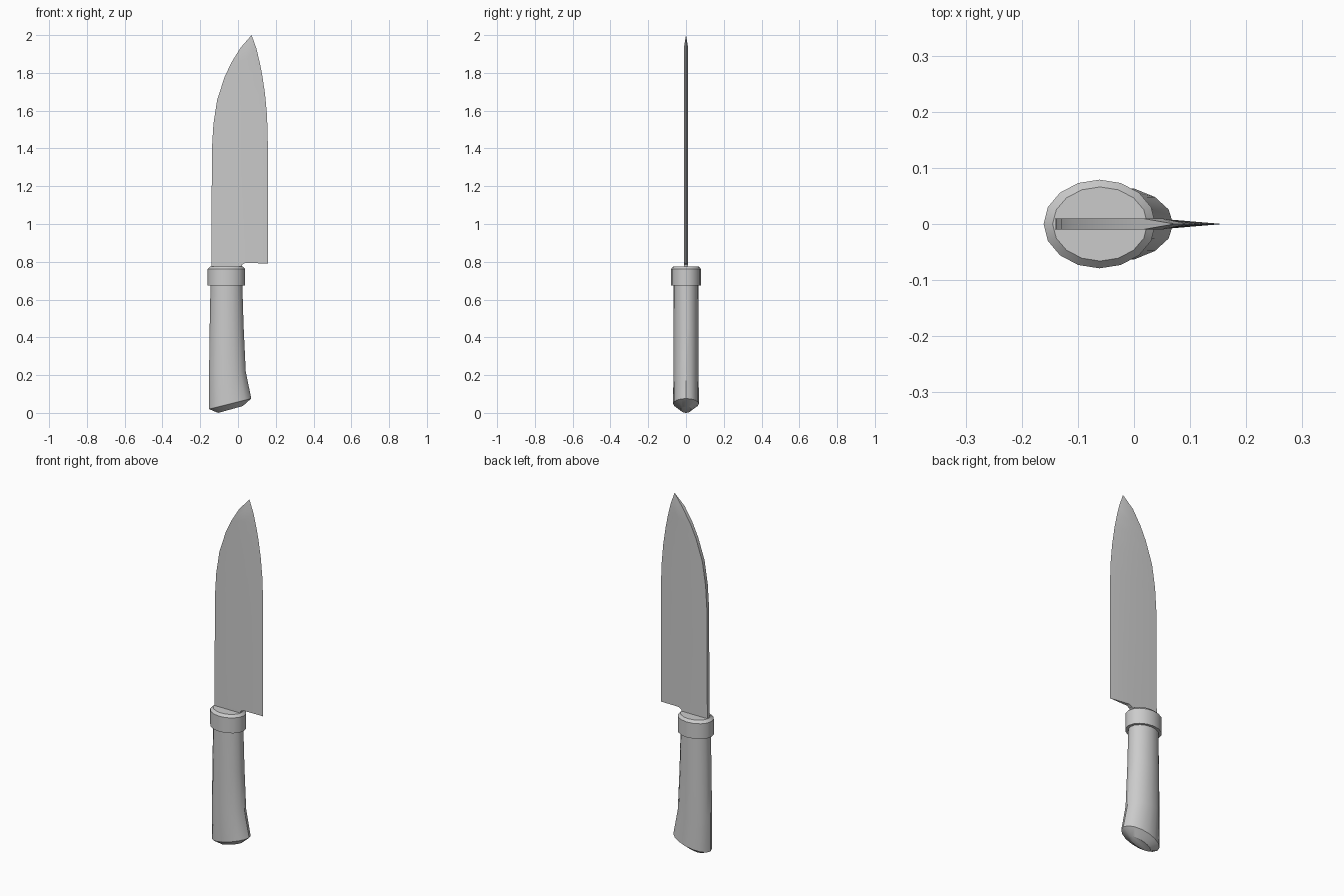
import bpy, bmesh, math

if "Cube" in bpy.data.objects:
    bpy.data.objects.remove(bpy.data.objects["Cube"])


def finish(name, bm, angle):
    bmesh.ops.recalc_face_normals(bm, faces=bm.faces)
    mesh = bpy.data.meshes.new(name)
    bm.to_mesh(mesh)
    bm.free()
    ob = bpy.data.objects.new(name, mesh)
    bpy.context.collection.objects.link(ob)
    bpy.ops.object.select_all(action='DESELECT')
    ob.select_set(True)
    bpy.context.view_layer.objects.active = ob
    bpy.ops.object.shade_smooth_by_angle(angle=math.radians(angle))
    return ob


def loft(name, rings, sides=16):
    """Oval rings: (x left, x right, half depth, z left, z right), capped."""
    bm = bmesh.new()
    loops = []
    for xl, xr, ry, zl, zr in rings:
        loop = []
        for i in range(sides):
            a = 2 * math.pi * i / sides
            t = (1 + math.cos(a)) / 2
            loop.append(bm.verts.new((xl + (xr - xl) * t, ry * math.sin(a), zl + (zr - zl) * t)))
        loops.append(loop)
    for a, b in zip(loops, loops[1:]):
        for i in range(sides):
            j = (i + 1) % sides
            bm.faces.new((a[i], a[j], b[j], b[i]))
    bm.faces.new(loops[0])
    bm.faces.new(loops[-1])
    return finish(name, bm, 30)


# Handle with flared, slanted butt
loft("handle", [
    (-0.105, 0.025, 0.028, 0.0, 0.036),
    (-0.153, 0.07, 0.068, 0.02, 0.076),
    (-0.153, 0.041, 0.067, 0.22, 0.22),
    (-0.150, 0.03, 0.066, 0.45, 0.45),
    (-0.145, 0.022, 0.065, 0.70, 0.70),
])

# Bolster collar with chamfered top
loft("bolster", [
    (-0.161, 0.038, 0.079, 0.675, 0.675),
    (-0.161, 0.038, 0.079, 0.762, 0.762),
    (-0.145, 0.024, 0.066, 0.776, 0.776),
])

# Blade rows: spine, bevel line and cutting edge as (x, z)
rows = [
    ((-0.141, 0.79), (0.04, 0.795), (0.158, 0.79)),
    ((-0.138, 1.40), (0.03, 1.40), (0.158, 1.42)),
    ((-0.130, 1.53), (0.03, 1.53), (0.154, 1.57)),
    ((-0.110, 1.66), (0.03, 1.68), (0.143, 1.69)),
    ((-0.070, 1.78), (0.035, 1.80), (0.128, 1.79)),
    ((-0.035, 1.855), (0.04, 1.87), (0.114, 1.86)),
    ((0.015, 1.935), (0.05, 1.94), (0.097, 1.93)),
]
H = 0.01
bm = bmesh.new()
tip = bm.verts.new((0.072, 2.0, 0.0))
tip.co = (0.072, 0, 2.0)
edge = [bm.verts.new((e[0], 0, e[1])) for s, r, e in rows]
sides = []
for y in (-H, H):
    spine = [bm.verts.new((s[0], y, s[1])) for s, r, e in rows]
    ridge = [bm.verts.new((r[0], y, r[1])) for s, r, e in rows]
    neck = [bm.verts.new((x, y, z)) for x, z in ((-0.141, 0.765), (0.02, 0.765), (0.022, 0.785))]
    for i in range(len(rows) - 1):
        bm.faces.new((spine[i], ridge[i], ridge[i + 1], spine[i + 1]))
        bm.faces.new((ridge[i], edge[i], edge[i + 1], ridge[i + 1]))
    bm.faces.new((spine[-1], ridge[-1], tip))
    bm.faces.new((ridge[-1], edge[-1], tip))
    bm.faces.new((neck[0], neck[1], neck[2], ridge[0], spine[0]))
    sides.append([neck[2], neck[1], neck[0]] + spine)
    sides[-1].insert(0, ridge[0])
# Spine strip, neck underside and heel
for i in range(len(sides[0]) - 1):
    bm.faces.new((sides[0][i], sides[0][i + 1], sides[1][i + 1], sides[1][i]))
bm.faces.new((sides[0][-1], sides[1][-1], tip))
bm.faces.new((sides[0][0], sides[1][0], edge[0]))
finish("blade", bm, 30)
